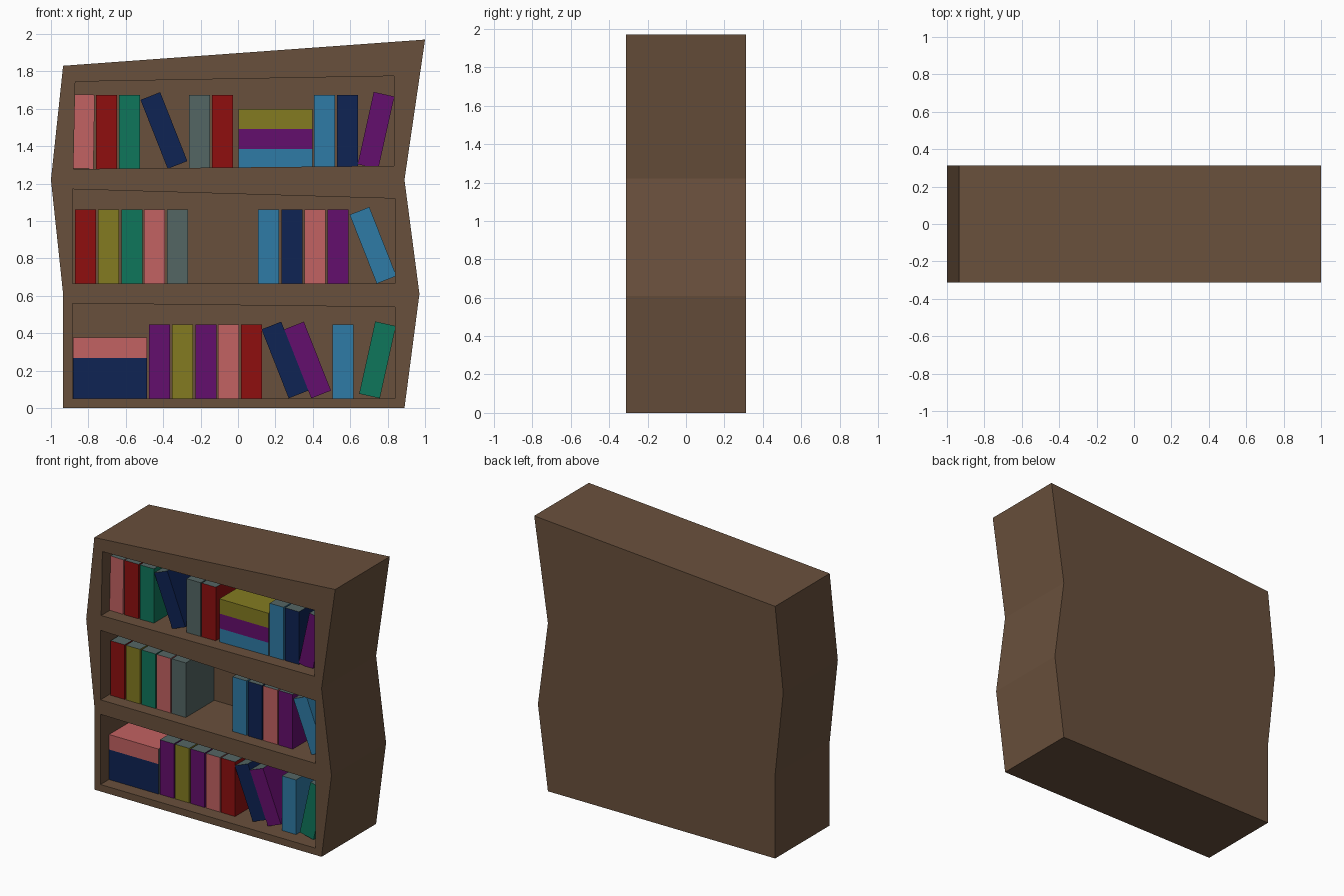
import bpy, bmesh, math

if "Cube" in bpy.data.objects:
    bpy.data.objects.remove(bpy.data.objects["Cube"])

# Colours
def lin(c):
    c /= 255
    return c / 12.92 if c <= 0.04045 else ((c + 0.055) / 1.055) ** 2.4

def material(name, rgb):
    m = bpy.data.materials.new(name)
    m.diffuse_color = (*[lin(c) for c in rgb], 1)
    m.use_nodes = True
    m.node_tree.nodes["Principled BSDF"].inputs["Base Color"].default_value = m.diffuse_color
    return m

MAT = {n: material(n, rgb) for n, rgb in {
    "brown": (105, 80, 60), "pink": (194, 98, 98), "red": (142, 15, 15),
    "green": (15, 118, 91), "navy": (14, 35, 84), "grey": (84, 102, 100),
    "yellow": (131, 123, 33), "purple": (100, 14, 109), "blue": (47, 123, 166)}.items()}

def add_object(name, bm, mats):
    bmesh.ops.recalc_face_normals(bm, faces=bm.faces)
    me = bpy.data.meshes.new(name)
    bm.to_mesh(me)
    bm.free()
    ob = bpy.data.objects.new(name, me)
    for m in mats:
        me.materials.append(MAT[m])
    bpy.context.collection.objects.link(ob)
    return ob

def prism(name, outline, y0, y1):
    bm = bmesh.new()
    face = bm.faces.new([bm.verts.new((x, y0, z)) for x, z in outline])
    ext = bmesh.ops.extrude_face_region(bm, geom=[face], use_keep_orig=True)
    verts = [g for g in ext["geom"] if isinstance(g, bmesh.types.BMVert)]
    bmesh.ops.translate(bm, verts=verts, vec=(0, y1 - y0, 0))
    return add_object(name, bm, ["brown"])

# Crooked case
case = prism("bookcase", [(-0.935, 0), (0.89, 0), (0.97, 0.61), (0.89, 1.22),
                          (1.0, 1.97), (-0.935, 1.83), (-1.0, 1.22), (-0.935, 0.61)],
             -0.313, 0.313)

# Shelf openings cut into the front
BACK = 0.11
openings = [
    [(-0.885, 0.05), (0.84, 0.05), (0.84, 0.54), (-0.885, 0.56)],
    [(-0.885, 0.665), (0.84, 0.665), (0.84, 1.12), (-0.885, 1.17)],
    [(-0.88, 1.278), (0.835, 1.295), (0.835, 1.775), (-0.87, 1.745)]]
for i, o in enumerate(openings):
    cutter = prism(f"opening_cutter_{i}", o, -0.5, BACK)
    cutter.hide_render = True
    cutter.hide_set(True)
    mod = case.modifiers.new("opening", "BOOLEAN")
    mod.operation = "DIFFERENCE"
    mod.solver = "EXACT"
    mod.object = cutter
# Bake the cuts, then drop the cutters
dg = bpy.context.evaluated_depsgraph_get()
cut = bpy.data.meshes.new_from_object(case.evaluated_get(dg))
case.modifiers.clear()
case.data = cut
for ob in [o for o in bpy.data.objects if "cutter" in o.name]:
    bpy.data.objects.remove(ob)

# Books: coloured covers and spine, grey page edges
W, H, FRONT = 0.113, 0.396, -0.217

def book(colour, x, z, lean=0, w=W):
    depth = BACK - 0.004 - FRONT
    bm = bmesh.new()
    bmesh.ops.create_cube(bm, size=1)
    bmesh.ops.scale(bm, vec=(w, depth, H), verts=bm.verts)
    bm.normal_update()
    for f in bm.faces:
        f.material_index = int(abs(f.normal.z) > 0.9 or f.normal.y > 0.9)
    ob = add_object(f"{colour}_book", bm, [colour, "grey"])
    ob.location = (x, FRONT + depth / 2, z)
    ob.rotation_euler.y = math.radians(lean)

def row(base, items):
    for colour, x, lean in items:
        a = math.radians(abs(lean))
        book(colour, x, base + H / 2 * math.cos(a) + W / 2 * math.sin(a), lean)

def stack(base, x, colours, t):
    for i, c in enumerate(colours):
        book(c, x, base + t * (i + 0.5), 90, t)

L, R = -21.5, 12.5
# Bottom shelf
stack(0.05, -0.685, ["navy", "navy", "pink"], 0.109)
row(0.052, [("purple", -0.42, 0), ("yellow", -0.297, 0), ("purple", -0.172, 0),
            ("pink", -0.05, 0), ("red", 0.072, 0), ("navy", 0.251, L),
            ("purple", 0.372, L), ("blue", 0.561, 0), ("green", 0.746, R)])
# Middle shelf
row(0.665, [("red", -0.815, 0), ("yellow", -0.692, 0), ("green", -0.567, 0),
            ("pink", -0.446, 0), ("grey", -0.324, 0), ("blue", 0.163, 0),
            ("navy", 0.288, 0), ("pink", 0.411, 0), ("purple", 0.535, 0),
            ("blue", 0.722, L)])
# Top shelf
stack(1.278, 0.2, ["blue", "purple", "yellow"], 0.107)
row(1.279, [("pink", -0.826, 1), ("red", -0.703, 0), ("green", -0.58, 0),
            ("navy", -0.396, L), ("grey", -0.205, 0), ("red", -0.083, 0),
            ("blue", 0.462, 0), ("navy", 0.585, 0), ("purple", 0.738, R)])
